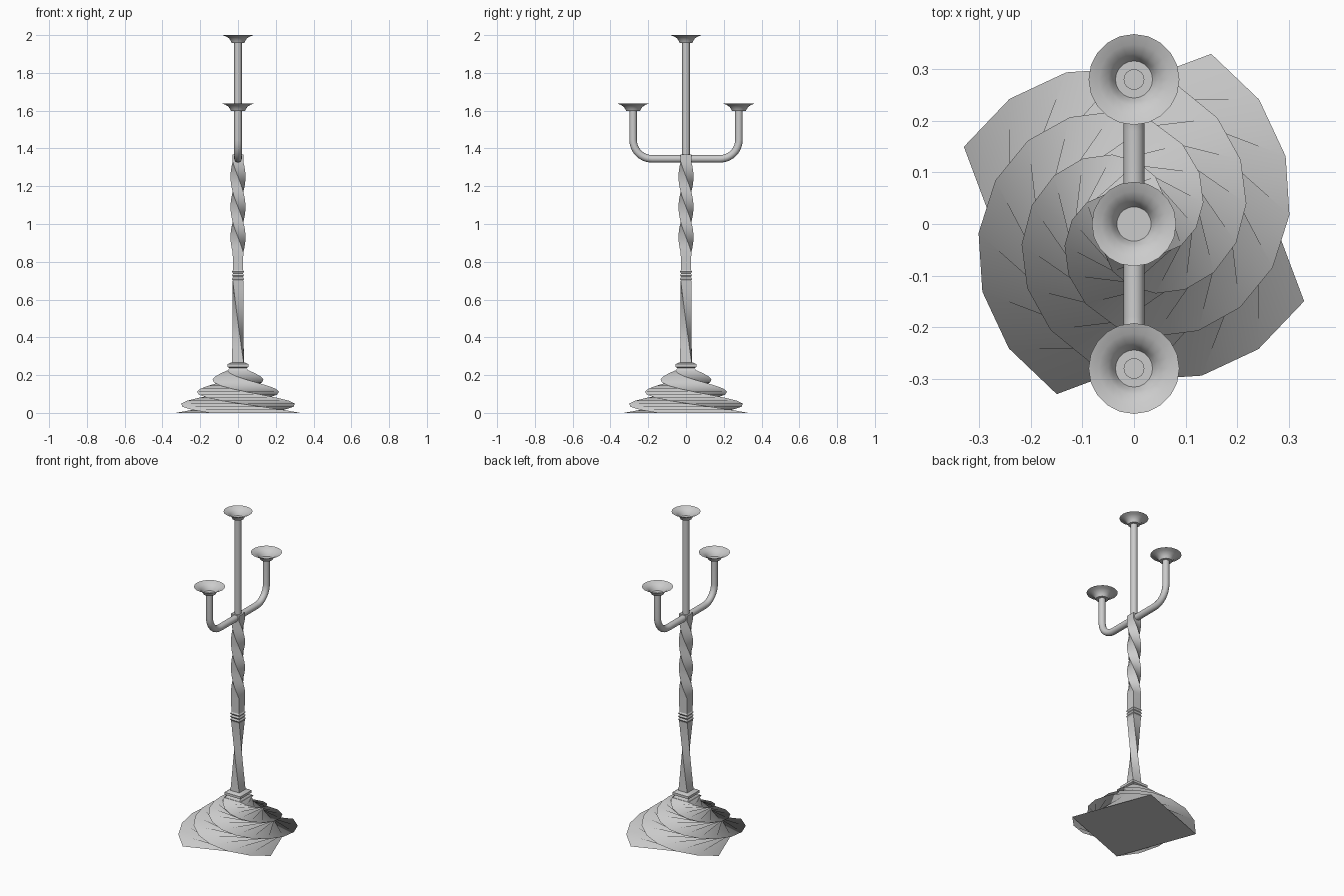
import bpy, bmesh, math
from math import radians, sin, cos, pi

if "Cube" in bpy.data.objects:
    bpy.data.objects.remove(bpy.data.objects["Cube"])


def finish(name, bm, angle=30):
    bmesh.ops.recalc_face_normals(bm, faces=bm.faces)
    mesh = bpy.data.meshes.new(name)
    bm.to_mesh(mesh)
    bm.free()
    ob = bpy.data.objects.new(name, mesh)
    bpy.context.collection.objects.link(ob)
    bpy.ops.object.select_all(action='DESELECT')
    ob.select_set(True)
    bpy.context.view_layer.objects.active = ob
    bpy.ops.object.shade_smooth_by_angle(angle=radians(angle))
    return ob


def square_loft(name, rings):
    """Loft square sections given as (z, half width, rotation in degrees)."""
    bm = bmesh.new()
    loops = []
    for z, half, rot in rings:
        r = half * math.sqrt(2)
        loops.append([bm.verts.new((r * cos(radians(rot + 45 + 90 * i)),
                                    r * sin(radians(rot + 45 + 90 * i)), z)) for i in range(4)])
    for a, b in zip(loops, loops[1:]):
        for i in range(4):
            j = (i + 1) % 4
            bm.faces.new((a[i], a[j], b[j], b[i]))
    bm.faces.new(loops[0][::-1])
    bm.faces.new(loops[-1])
    return finish(name, bm)


def cup(name, y, z, s=1.0):
    """Flared open candle pan."""
    profile = [(.036, 0), (.041, .010), (.050, .024), (.068, .035), (.088, .042)]
    n = 20
    bm = bmesh.new()
    loops = [[bm.verts.new((s * r * cos(2 * pi * i / n), y + s * r * sin(2 * pi * i / n), z + h))
              for i in range(n)] for r, h in profile]
    for a, b in zip(loops, loops[1:]):
        for i in range(n):
            j = (i + 1) % n
            bm.faces.new((a[i], a[j], b[j], b[i]))
    bm.faces.new(loops[0][::-1])
    return finish(name, bm)


def tube(name, path, radius=.02, n=16):
    """Round tube along a path lying in the YZ plane."""
    bm = bmesh.new()
    loops = []
    for k, (y, z) in enumerate(path):
        y0, z0 = path[max(k - 1, 0)]
        y1, z1 = path[min(k + 1, len(path) - 1)]
        d = math.hypot(y1 - y0, z1 - z0)
        ny, nz = -(z1 - z0) / d, (y1 - y0) / d
        loops.append([bm.verts.new((radius * cos(2 * pi * i / n),
                                    y + ny * radius * sin(2 * pi * i / n),
                                    z + nz * radius * sin(2 * pi * i / n))) for i in range(n)])
    for a, b in zip(loops, loops[1:]):
        for i in range(n):
            j = (i + 1) % n
            bm.faces.new((a[i], a[j], b[j], b[i]))
    bm.faces.new(loops[0][::-1])
    bm.faces.new(loops[-1])
    return finish(name, bm, 40)


# twisted pyramid foot
N = 14
square_loft("twisted_base", [(.225 * k / N, .256 + (.057 - .256) * k / N, 290.6 * (1 - k / N))
                             for k in range(N + 1)])

# stepped square collar above the foot
square_loft("base_collar", [(.22, .057, 0), (.238, .045, 0), (.243, .055, 0), (.258, .055, 0),
                            (.267, .036, 0)])

# lower stem: straight edges skewed a quarter turn
M = 10
square_loft("lower_stem", [(.26 + .44 * k / M,
                            (.031 - .003 * k / M) * math.hypot(k / M, 1 - k / M),
                            -math.degrees(math.atan2(k / M, 1 - k / M)))
                           for k in range(M + 1)])

# ridged knot
ridges = [(.70, .026, 0)]
for k in range(3):
    z = .70 + .019 * k
    ridges += [(z + .0095, .032, 0), (z + .019, .026, 0)]
square_loft("knot", ridges)

# upper stem: plain bar, twisted bar, plain end
T = 36
square_loft("twisted_stem", [(.755, .027, 0)]
            + [(.85 + .48 * k / T, .028, -270 * k / T) for k in range(T + 1)]
            + [(1.367, .028, -270)])

# arms with rounded elbows, and the centre rod
B, Y, Z = .10, .28, 1.345
right = [(Y - B + B * sin(a), Z + B - B * cos(a)) for a in [pi / 2 * k / 8 for k in range(9)]]
path = right + [(Y, 1.60)]
tube("arms", [(-y, z) for y, z in reversed(path)] + path)
tube("centre_rod", [(0, 1.34), (0, 1.96)])

# candle pans
for name, y in (("rear_cup", Y), ("front_cup", -Y)):
    cup(name, y, 1.597)
cup("centre_cup", 0, 1.958, .93)
